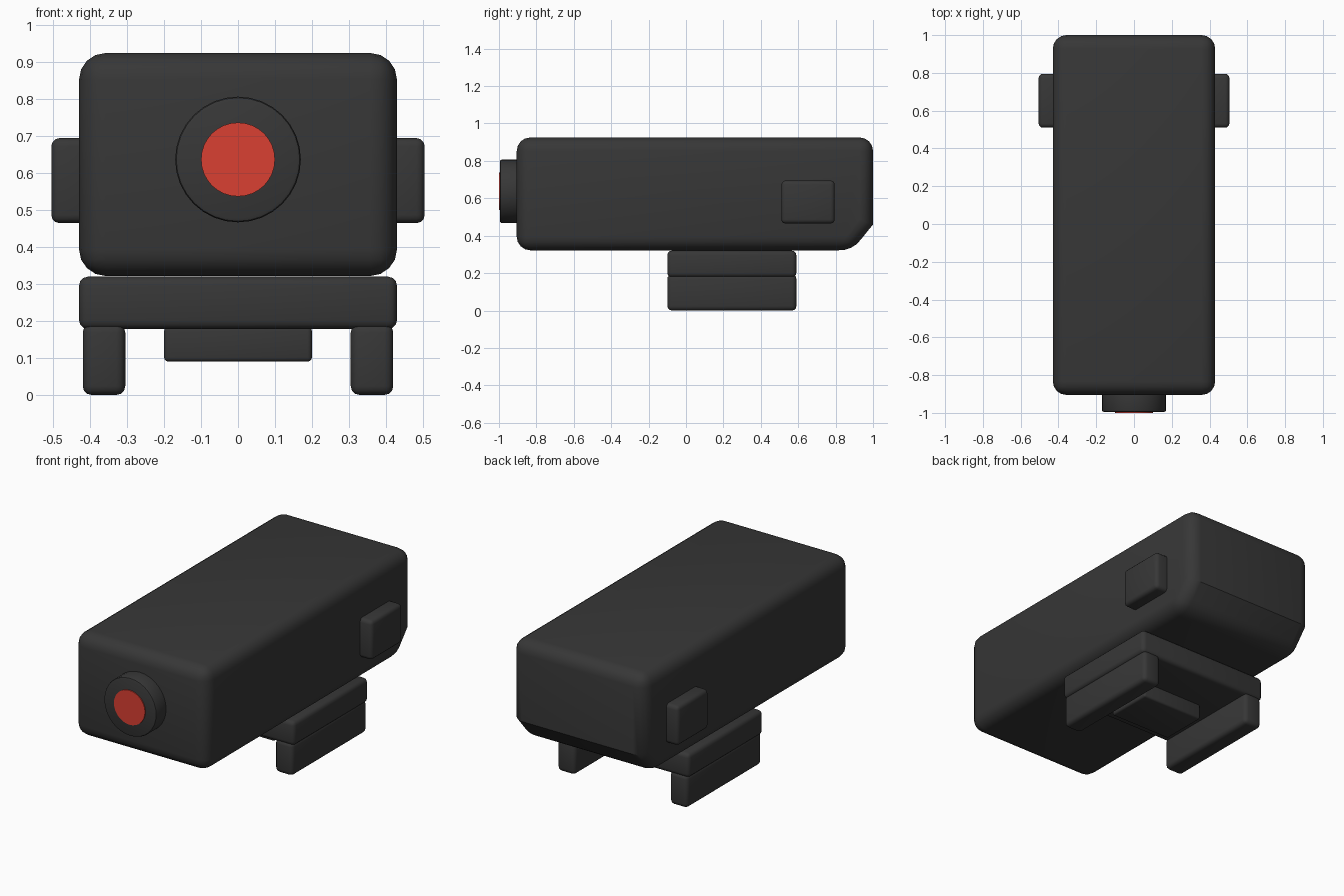
import bpy
import bmesh
import math

if "Cube" in bpy.data.objects:
    bpy.data.objects.remove(bpy.data.objects["Cube"], do_unlink=True)


def make_material(name, colour):
    mat = bpy.data.materials.new(name)
    mat.use_nodes = True
    mat.diffuse_color = colour
    mat.node_tree.nodes["Principled BSDF"].inputs["Base Color"].default_value = colour
    return mat


black = make_material("matte black", (0.038, 0.038, 0.038, 1))
red = make_material("lens red", (0.7, 0.05, 0.032, 1))


def finish(obj, name, mat, bevel=0.0, segments=3, limit=45):
    """Name, colour, round and smooth a part."""
    obj.name = name
    obj.data.materials.append(mat)
    bpy.ops.object.select_all(action="DESELECT")
    obj.select_set(True)
    bpy.context.view_layer.objects.active = obj
    if bevel:
        mod = obj.modifiers.new("rounded edges", "BEVEL")
        mod.width = bevel
        mod.segments = segments
        mod.limit_method = "ANGLE"
        mod.angle_limit = math.radians(limit)
        bpy.ops.object.modifier_apply(modifier=mod.name)
    bpy.ops.object.shade_smooth_by_angle(angle=math.radians(35))
    return obj


def box(name, x, y, z, bevel, segments=3):
    """Rounded box from its (low, high) limits on each axis."""
    limits = (x, y, z)
    bpy.ops.mesh.primitive_cube_add(size=1)
    obj = bpy.context.object
    for v in obj.data.vertices:
        v.co = [lo if c < 0 else hi for c, (lo, hi) in zip(v.co, limits)]
    return finish(obj, name, black, bevel, segments)


def disc(name, radius, front, back, z, mat, bevel=0.0):
    """Cylinder lying along y."""
    bpy.ops.mesh.primitive_cylinder_add(
        vertices=32, radius=radius, depth=back - front,
        location=(0, (front + back) / 2, z), rotation=(math.pi / 2, 0, 0))
    return finish(bpy.context.object, name, mat, bevel, 2)


# Housing: side profile with a sloped lower rear corner, extruded across x
profile = [(-0.905, 0.322), (0.888, 0.322), (1.0, 0.46), (1.0, 0.925), (-0.905, 0.925)]
bm = bmesh.new()
face = bm.faces.new([bm.verts.new((-0.43, y, z)) for y, z in profile])
ext = bmesh.ops.extrude_face_region(bm, geom=[face])
moved = [g for g in ext["geom"] if isinstance(g, bmesh.types.BMVert)]
bmesh.ops.translate(bm, verts=moved, vec=(0.86, 0, 0))
bmesh.ops.recalc_face_normals(bm, faces=bm.faces)
mesh = bpy.data.meshes.new("housing")
bm.to_mesh(mesh)
bm.free()
housing = bpy.data.objects.new("housing", mesh)
bpy.context.collection.objects.link(housing)
finish(housing, "housing", black, 0.072, 4)

# Lens barrel and its coloured window
disc("lens_barrel", 0.17, -0.995, -0.85, 0.637, black, 0.01)
disc("lens_window", 0.10, -1.0, -0.992, 0.637, red)

# Mounting plate and clamp bar under the housing
box("mount_plate", (-0.43, 0.43), (-0.10, 0.59), (0.178, 0.32), 0.024)
box("clamp_bar", (-0.2, 0.2), (0.05, 0.33), (0.09, 0.185), 0.012)

# Mirrored side buttons and clamp jaws
for side, label in ((1, "left"), (-1, "right")):
    button_x = sorted((side * 0.38, side * 0.505))
    jaw_x = sorted((side * 0.305, side * 0.42))
    box(label + "_button", button_x, (0.51, 0.795), (0.465, 0.695), 0.022)
    box(label + "_clamp_jaw", jaw_x, (-0.10, 0.59), (0.0, 0.193), 0.024)
